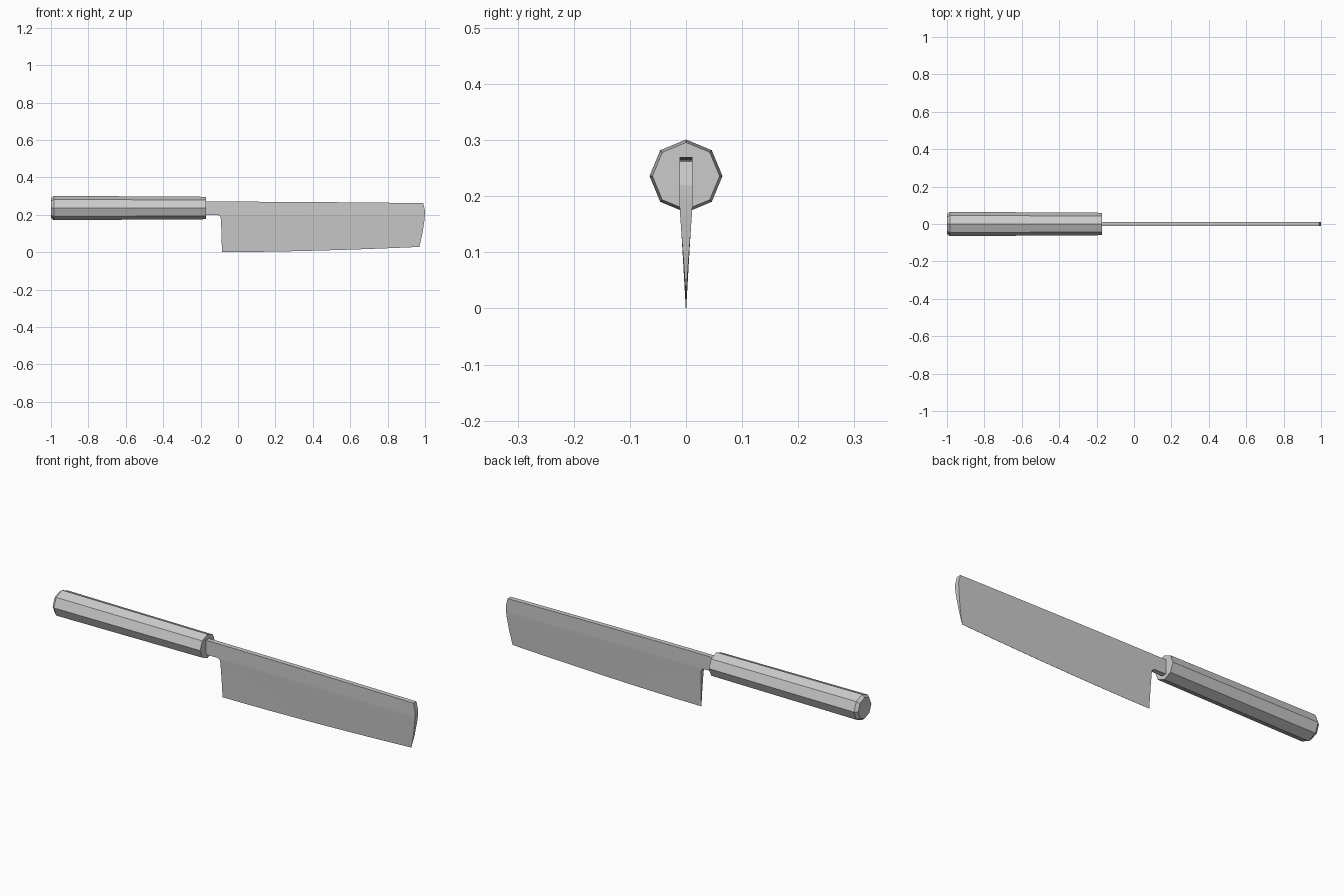
import bpy, bmesh, math

if "Cube" in bpy.data.objects:
    bpy.data.objects.remove(bpy.data.objects["Cube"])


def make_object(name, bm):
    bmesh.ops.recalc_face_normals(bm, faces=bm.faces[:])
    mesh = bpy.data.meshes.new(name)
    bm.to_mesh(mesh)
    bm.free()
    obj = bpy.data.objects.new(name, mesh)
    bpy.context.collection.objects.link(obj)
    return obj


# Handle: octagonal bar, slightly tapered, chamfered at the butt
bm = bmesh.new()
rings = []
for x, r in [(-1.0, 0.053), (-0.985, 0.065), (-0.17, 0.06)]:
    rings.append([bm.verts.new((x, r * math.sin(a), 0.236 + r * math.cos(a)))
                  for a in (i * math.pi / 4 for i in range(8))])
for a, b in zip(rings, rings[1:]):
    for i in range(8):
        j = (i + 1) % 8
        bm.faces.new((a[i], a[j], b[j], b[i]))
bm.faces.new(rings[0])
bm.faces.new(rings[-1])
make_object("handle", bm)

# Blade rows from spine to cutting edge: heel x, heel z, tip x, tip z, half thickness
T = 0.012
rows = [
    (-0.105, 0.270, 0.990, 0.262, T),
    (-0.105, 0.235, 1.000, 0.220, T),
    (-0.105, 0.198, 0.999, 0.195, T),
    (-0.094, 0.190, 0.998, 0.186, T * 0.96),
    (-0.091, 0.172, 0.996, 0.166, T * 0.87),
    (-0.088, 0.090, 0.986, 0.100, T * 0.46),
    (-0.086, 0.000, 0.970, 0.028, 0.0004),
]
N = 8
bm = bmesh.new()
grid = []
for xh, zh, xt, zt, w in rows:
    line = []
    for i in range(N + 1):
        u = i / N
        line.append(bm.verts.new((xh + (xt - xh) * u, -w,
                                  zh + (zt - zh) * u ** 1.7)))
    grid.append(line)
for a, b in zip(grid, grid[1:]):
    for i in range(N):
        bm.faces.new((a[i], b[i], b[i + 1], a[i + 1]))

# Neck running back into the handle
neck = [bm.verts.new((-0.2, -T, z)) for z in (0.270, 0.235, 0.198)]
for k in range(2):
    bm.faces.new((neck[k], neck[k + 1], grid[k + 1][0], grid[k][0]))

# Mirror the side and close the rim all round
rim = [e for e in bm.edges if e.is_boundary]
sides = bm.faces[:]
twin = {v: bm.verts.new((v.co.x, -v.co.y, v.co.z)) for v in bm.verts[:]}
for f in sides:
    bm.faces.new([twin[v] for v in reversed(f.verts)])
for e in rim:
    p, q = e.verts
    bm.faces.new((p, q, twin[q], twin[p]))
blade = make_object("blade", bm)

# Smooth the gentle curves of the blade, keep the ridge and rim sharp
bpy.context.view_layer.objects.active = blade
blade.select_set(True)
bpy.ops.object.shade_smooth_by_angle(angle=math.radians(2.5))
